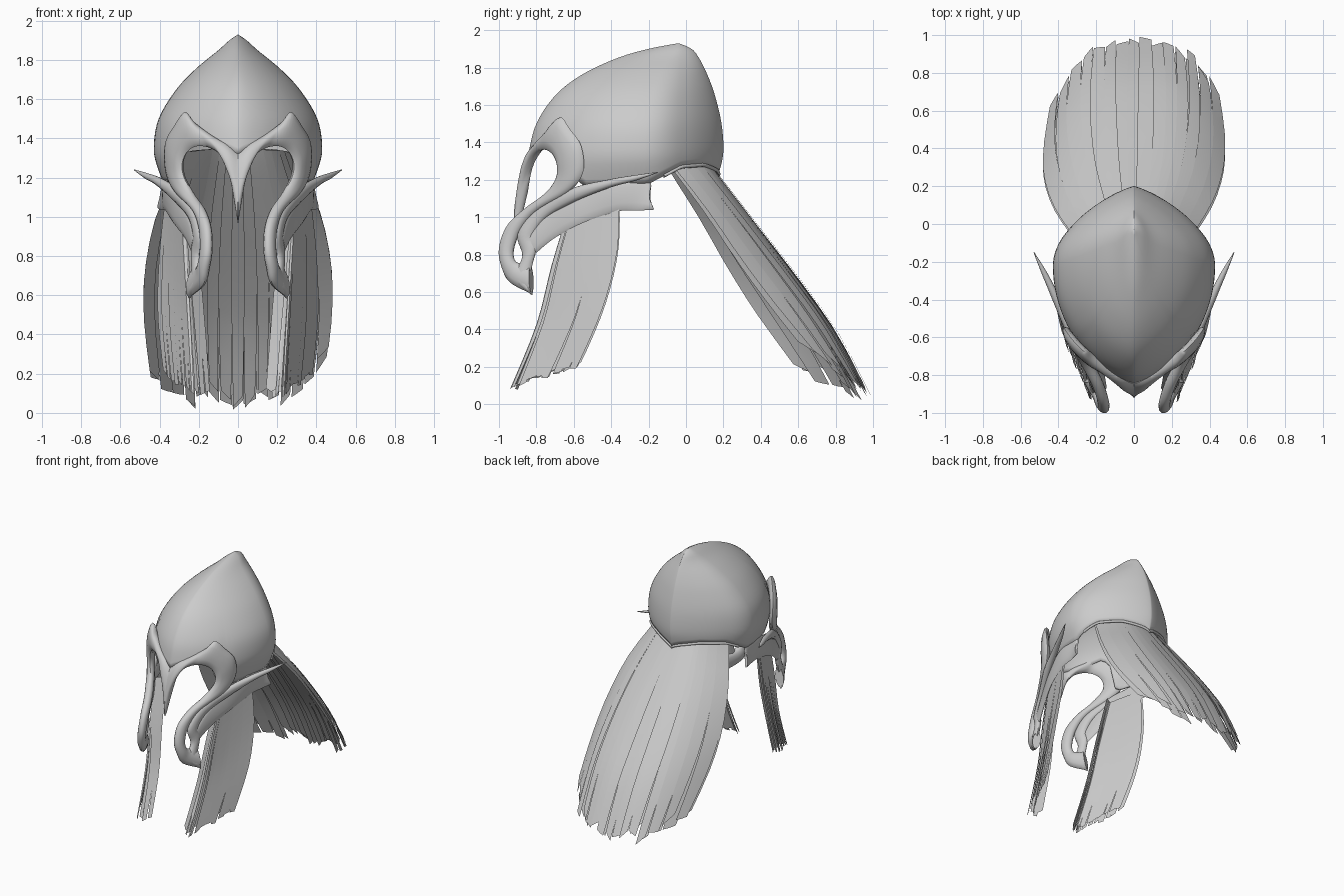
import bpy, bmesh, math, random
from mathutils import Vector

random.seed(4)
cube = bpy.data.objects.get("Cube")
if cube:
    bpy.data.objects.remove(cube)

grey = bpy.data.materials.new("plain_grey")
grey.use_nodes = True
COLOUR = (0.6, 0.6, 0.6, 1)
grey.diffuse_color = COLOUR
grey.node_tree.nodes["Principled BSDF"].inputs["Base Color"].default_value = COLOUR


def finish(name, bm, angle=40):
    """Turn a bmesh into a shaded object."""
    bmesh.ops.remove_doubles(bm, verts=bm.verts, dist=0.0005)
    bmesh.ops.recalc_face_normals(bm, faces=bm.faces)
    mesh = bpy.data.meshes.new(name)
    bm.to_mesh(mesh)
    bm.free()
    mesh.materials.append(grey)
    obj = bpy.data.objects.new(name, mesh)
    bpy.context.collection.objects.link(obj)
    bpy.ops.object.select_all(action="DESELECT")
    obj.select_set(True)
    bpy.context.view_layer.objects.active = obj
    bpy.ops.object.shade_smooth_by_angle(angle=math.radians(angle))
    return obj


def skin(bm, rows, closed=False):
    """Bridge rows of points with quads and return the vertex rows."""
    grid = [[bm.verts.new(p) for p in row] for row in rows]
    for a, b in zip(grid, grid[1:]):
        n = len(a)
        for i in range(n if closed else n - 1):
            j = (i + 1) % n
            bm.faces.new((a[i], a[j], b[j], b[i]))
    return grid


def smooth_rows(rows, steps=5):
    """Catmull-Rom interpolation of tuples of any length."""
    out = []
    for i in range(len(rows) - 1):
        p0, p1, p2, p3 = (rows[max(0, min(len(rows) - 1, i + k))] for k in (-1, 0, 1, 2))
        for s in range(steps):
            t = s / steps
            out.append(tuple(
                b + t * (c - a) / 2 + t * t * (a - 2.5 * b + 2 * c - d / 2)
                + t ** 3 * (1.5 * (b - c) + (d - a) / 2)
                for a, b, c, d in zip(p0, p1, p2, p3)))
    return out + [rows[-1]]


def lookup(table, key):
    """Piecewise interpolation, the first column being the key."""
    for a, b in zip(table, table[1:]):
        if (a[0] - key) * (b[0] - key) <= 0 and a[0] != b[0]:
            t = (key - a[0]) / (b[0] - a[0])
            return [p + t * (q - p) for p, q in zip(a[1:], b[1:])]
    return table[-1][1:]


# Dome: height, half width, front y, back y, y of the widest point
PROFILE = smooth_rows([
    (1.93, 0, -.04, -.04, -.04), (1.9, .045, -.2, .03, -.06),
    (1.85, .1, -.37, .07, -.1), (1.76, .21, -.56, .115, -.14),
    (1.65, .315, -.7, .155, -.18), (1.5, .405, -.8, .19, -.21),
    (1.35, .43, -.84, .2, -.22), (1.25, .41, -.85, .18, -.22),
    (1.15, .37, -.85, .15, -.22)])
# Rim height by angle from the front
RIM = [(0, 1.32), (22, 1.37), (43, 1.45), (50, 1.38), (54, 1.22), (58, 1.16), (92, 1.17),
       (107, 1.22), (121, 1.27), (142, 1.28), (165, 1.25), (180, 1.225)]


def dome_point(z, angle):
    w, front, back, mid = lookup(PROFILE, z)
    s, c = math.sin(angle), math.cos(angle)
    power = 1.3 if c > 0 else 1.3 + .3 * min(1, -2 * c)
    depth = mid - front if c > 0 else back - mid
    reach = c if c > 0 else -abs(c) ** 1.1
    return Vector((math.copysign(abs(s) ** power, s) * w, mid - reach * depth, z))


def rim_height(angle):
    return lookup(RIM, abs(math.degrees(angle)))[0]


SEGMENTS, RINGS = 96, 28
angles = [math.pi * (2 * i / SEGMENTS - 1) for i in range(SEGMENTS)]
bm = bmesh.new()
skin(bm, [[dome_point(1.93 - (1.93 - rim_height(a)) * (k / RINGS) ** 1.5, a) for a in angles]
          for k in range(RINGS + 1)], closed=True)
dome = finish("helmet_dome", bm, 75)
shell = dome.modifiers.new("thickness", "SOLIDIFY")
shell.thickness, shell.offset = 0.015, -1


def blade(name, rows, thick, side):
    """Lens-shaped bar lofted between two edges; each row holds both edge points."""
    pts = [(Vector(r[:3]), Vector(r[3:])) for r in smooth_rows(rows)]
    mids = [(a + b) / 2 for a, b in pts]
    rings = []
    for i, (a, b) in enumerate(pts):
        along = mids[min(i + 1, len(mids) - 1)] - mids[max(i - 1, 0)]
        half = (a - b) / 2
        normal = along.cross(half).normalized() * min(thick, half.length)
        ring = [mids[i] + half * math.cos(f) + normal * math.sin(f)
                for f in (math.tau * k / 12 for k in range(12))]
        rings.append([(p.x * side, p.y, p.z) for p in ring])
    bm = bmesh.new()
    grid = skin(bm, rings, closed=True)
    bm.faces.new(grid[0])
    bm.faces.new(grid[-1])
    return finish(name, bm, 50)


# Nose guard, brow and curled tusk in one sweep
BROW = [
    (0, -.84, 1.32, 0, -.91, .96), (.06, -.82, 1.37, .035, -.88, 1.17),
    (.14, -.77, 1.42, .08, -.83, 1.3), (.22, -.71, 1.48, .14, -.79, 1.35),
    (.27, -.67, 1.535, .21, -.75, 1.36), (.32, -.62, 1.47, .26, -.71, 1.33),
    (.365, -.56, 1.38, .285, -.69, 1.27), (.365, -.55, 1.24, .275, -.7, 1.2),
    (.32, -.63, 1.13, .23, -.76, 1.12), (.22, -.79, 1.03, .18, -.87, 1.04),
    (.185, -.88, .93, .15, -.96, .95), (.18, -.92, .83, .145, -1, .83),
    (.19, -.915, .77, .16, -.985, .73), (.2, -.88, .75, .18, -.94, .65),
    (.22, -.83, .74, .25, -.825, .59)]
# Long strand ending in a swept-back spike
SPIKE = [
    (.25, -.82, .585, .25, -.83, .59), (.23, -.83, .7, .2, -.92, .67),
    (.23, -.8, .83, .2, -.875, .79), (.22, -.81, .9, .19, -.9, .91),
    (.25, -.74, 1, .22, -.8, 1.04), (.33, -.58, 1.09, .32, -.62, 1.15),
    (.41, -.4, 1.16, .4, -.42, 1.2), (.47, -.27, 1.195, .47, -.27, 1.225),
    (.53, -.15, 1.238, .53, -.15, 1.242)]
# Cheek guard below the spike
CHEEK = [
    (.23, -.8, .81, .22, -.84, .9), (.27, -.7, .89, .25, -.74, 1.02),
    (.33, -.55, .97, .31, -.58, 1.13), (.37, -.37, 1.03, .365, -.4, 1.19),
    (.385, -.26, 1.035, .375, -.2, 1.2), (.405, -.17, 1.04, .385, -.2, 1.11)]

for label, side in (("left", 1), ("right", -1)):
    blade(label + "_brow_and_tusk", BROW, .03, side)
    blade(label + "_spike", SPIKE, .022, side)
    blade(label + "_cheek_guard", CHEEK, .012, side)

# Rolled edge along the back of the rim
back = [math.radians(107 + 146 * i / 48) for i in range(49)]
back = [a if a <= math.pi else a - math.tau for a in back]
edge = [dome_point(rim_height(a), a) for a in back]
bm = bmesh.new()
skin(bm, [[p + Vector((p.x, p.y + .22, 0)).normalized() * .01 * math.cos(f)
           + Vector((0, 0, .01 * math.sin(f))) for f in (math.tau * k / 8 for k in range(8))]
          for p in edge], closed=True)
finish("back_rim", bm, 60)


def hair(name, surface, count, start, shifts, jag, side=1):
    """Overlapping flat strands laid along surface(u, t), one layer per shift vector."""
    bm = bmesh.new()
    for layer, shift in enumerate(shifts):
        for i in range(count):
            centre = start + (1 - start) * (i + .5) / count
            half = (1 - start) / count * random.uniform(.5, .75)
            lift = Vector((0, 1, .5)) * random.uniform(-.012, .012) + Vector(shift)
            length = 1 - random.uniform(0, jag) - .02 * layer
            slant = random.uniform(-.3, .3) * jag
            rows = []
            for k in range(13):
                t = k / 12
                row = []
                for e in (-1, 0, 1):
                    u = max(start, min(1, centre + e * half * (1 - .3 * t ** 3)))
                    p = surface(u, t * (length + e * slant)) + lift * (.3 + .7 * t)
                    row.append((side * p.x, p.y, p.z))
                rows.append(row)
            skin(bm, rows)
    finish(name, bm, 30)


def path_blend(inner, outer, u, t, power):
    """Point between two guide paths at parameter t."""
    f = max(0, min(t, .9999)) * (len(inner) - 1)
    i = int(f)
    a = Vector(inner[i]).lerp(Vector(inner[i + 1]), f - i)
    b = Vector(outer[i]).lerp(Vector(outer[i + 1]), f - i)
    k = abs(u) ** power
    return Vector((a.x + (b.x - a.x) * abs(u), a.y + (b.y - a.y) * k, a.z + (b.z - a.z) * k))


# Back mane: guide paths down the middle and down the edge, rooted inside the dome
MANE_MID = smooth_rows([(0, .08, 1.35), (0, .16, 1.24), (0, .36, .98), (0, .6, .67),
                        (0, .81, .37), (0, 1, 0)])
MANE_EDGE = smooth_rows([(.28, -.12, 1.33), (.32, -.06, 1.23), (.42, .09, 1), (.475, .25, .73),
                         (.48, .42, .47), (.45, .63, .18)])


def mane(u, t):
    """Sheet fanning backwards, swept a little further on the left."""
    p = path_blend(MANE_MID, MANE_EDGE, u, t, 2.7)
    sweep = t * max(u, 0) ** 2
    return Vector((math.copysign(p.x, u), p.y + .1 * sweep, p.z + .06 * sweep))


hair("back_mane", mane, 15, -1, [(0, 0, 0), (0, -.04, -.01)], .07)

# Front locks: guide paths down the front and back edges
LOCK_FRONT = smooth_rows([(.29, -.62, 1.08), (.27, -.72, .75), (.25, -.8, .43), (.23, -.94, .08)])
LOCK_BACK = smooth_rows([(.37, -.36, 1.1), (.4, -.37, .82), (.41, -.45, .51), (.38, -.59, .19)])


def lock(u, t):
    """Side sheet with a narrow fold turning inward at the front."""
    p = path_blend(LOCK_FRONT, LOCK_BACK, max(u, 0), t, 1)
    fold = min(u, 0)
    return p + Vector((fold * .2, -fold * .15, 0))


for label, side in (("left", 1), ("right", -1)):
    hair(label + "_front_lock", lock, 10, -.3, [(0, 0, 0), (-.03, .015, 0)], .04, side)
